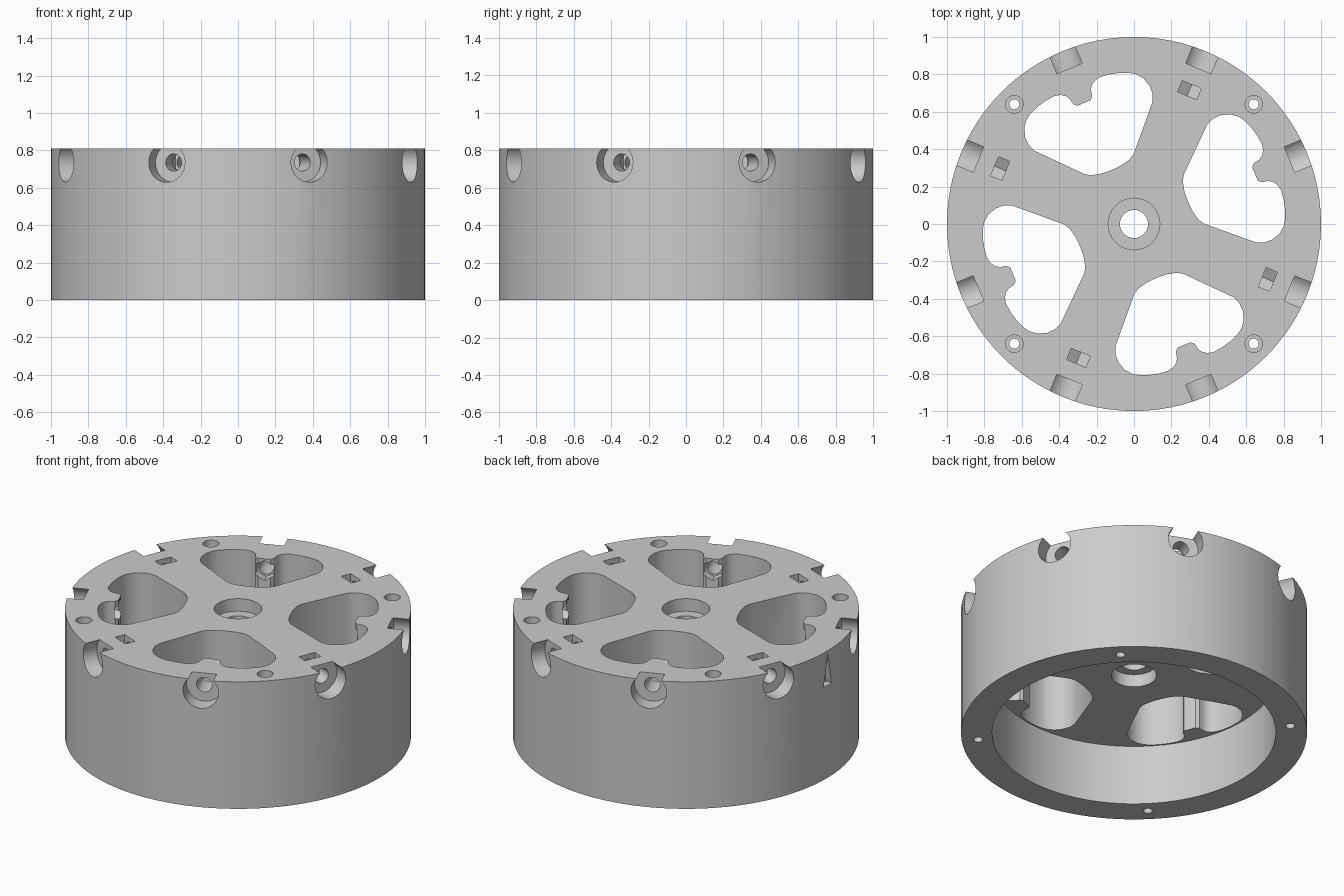
import bpy, bmesh, math
from mathutils import Matrix, Vector

if "Cube" in bpy.data.objects:
    bpy.data.objects.remove(bpy.data.objects["Cube"], do_unlink=True)

H, CEIL, BOLT_Z = 0.81, 0.383, 0.735

grey = bpy.data.materials.new("plain grey")
grey.use_nodes = True
colour = (0.6, 0.6, 0.6, 1)
grey.diffuse_color = colour
grey.node_tree.nodes["Principled BSDF"].inputs["Base Color"].default_value = colour


def circle(r, n=32, turn=0.0):
    return [(r * math.cos(turn + math.tau * i / n), r * math.sin(turn + math.tau * i / n))
            for i in range(n)]


def prism(name, outline, low, high, frame=Matrix()):
    """Extrude an anticlockwise outline along the frame's z axis."""
    bm = bmesh.new()
    a = [bm.verts.new(frame @ Vector((x, y, low))) for x, y in outline]
    b = [bm.verts.new(frame @ Vector((x, y, high))) for x, y in outline]
    bm.faces.new(a[::-1])
    bm.faces.new(b)
    for i in range(len(a)):
        j = (i + 1) % len(a)
        bm.faces.new((a[i], a[j], b[j], b[i]))
    bmesh.ops.recalc_face_normals(bm, faces=bm.faces)
    mesh = bpy.data.meshes.new(name)
    bm.to_mesh(mesh)
    bm.free()
    mesh.materials.append(grey)
    obj = bpy.data.objects.new(name, mesh)
    bpy.context.scene.collection.objects.link(obj)
    return obj


def radial(angle):
    """Frame with x along the rim, y up and z pointing outward."""
    s, c = math.sin(angle), math.cos(angle)
    return Matrix(((-s, 0, c, 0), (c, 0, s, 0), (0, 1, 0, BOLT_Z), (0, 0, 0, 1)))


housing = prism("wheel_housing", circle(1, 96), 0, H)
cutters = []


def cut(*args):
    cutters.append(prism(*args))


# Open underside and stepped hub bore
cut("cavity", circle(0.82, 96), -0.1, CEIL)
cut("hub_bore", circle(0.075), 0.2, 1)
cut("hub_top_seat", circle(0.138, 48), H - 0.08, 1)
cut("hub_bottom_seat", circle(0.13, 48), 0.3, CEIL + 0.08)

# Half outline of a window with a nut boss on its outer edge
half = [(0.70, 0.037), (0.715, 0.054), (0.75, 0.062), (0.772, 0.075), (0.788, 0.1),
        (0.795, 0.13), (0.79, 0.18), (0.777, 0.235), (0.757, 0.285), (0.735, 0.317),
        (0.70, 0.345), (0.65, 0.36), (0.605, 0.358), (0.565, 0.341), (0.345, 0.14),
        (0.327, 0.108), (0.316, 0.06), (0.313, 0.02)]
window = half + [(u, -v) for u, v in reversed(half)]
slot = [(-0.055, -0.032), (0, -0.0635), (0.055, -0.032), (0.055, 0.2), (-0.055, 0.2)]

for k in range(4):
    quarter = k * math.pi / 2
    boss = quarter + math.pi / 8
    spoke = quarter + 3 * math.pi / 8
    cut("window", window, 0.3, 1, Matrix.Rotation(boss, 4, "Z"))

    # Rim bolt holes with wide seats
    for angle in (boss, spoke):
        cut("bolt_seat", circle(0.105), 0.9, 1.1, radial(angle))
        cut("bolt_hole", circle(0.046, 24), 0.66, 1.05, radial(angle))

    # Nut recesses: open to the window, or dropped in from above
    cut("nut_recess", circle(0.0635, 6, math.pi / 6), 0.66, 0.755, radial(boss))
    cut("nut_slot", slot, 0.742, 0.807, radial(spoke))

    # Upright screw holes through the wall
    place = Matrix.Rotation(quarter + math.pi / 4, 4, "Z") @ Matrix.Translation((0.905, 0, 0))
    cut("screw_hole", circle(0.027, 20), -0.1, 1, place)
    cut("screw_seat", circle(0.047, 24), H - 0.05, 1, place)

# Alignment arrow on one side
cut("arrow_mark", [(-0.04, -0.145), (0.04, -0.145), (0, 0.055)], 0.96, 1.1, radial(math.pi))

for cutter in cutters:
    mod = housing.modifiers.new(cutter.name, "BOOLEAN")
    mod.operation, mod.solver, mod.object = "DIFFERENCE", "EXACT", cutter

# Keep the finished cuts and drop the cutters
graph = bpy.context.evaluated_depsgraph_get()
finished = bpy.data.meshes.new_from_object(housing.evaluated_get(graph))
housing.modifiers.clear()
housing.data = finished
for cutter in cutters:
    bpy.data.objects.remove(cutter, do_unlink=True)

bpy.ops.object.select_all(action="DESELECT")
housing.select_set(True)
bpy.context.view_layer.objects.active = housing
bpy.ops.object.shade_smooth_by_angle(angle=math.radians(30))
